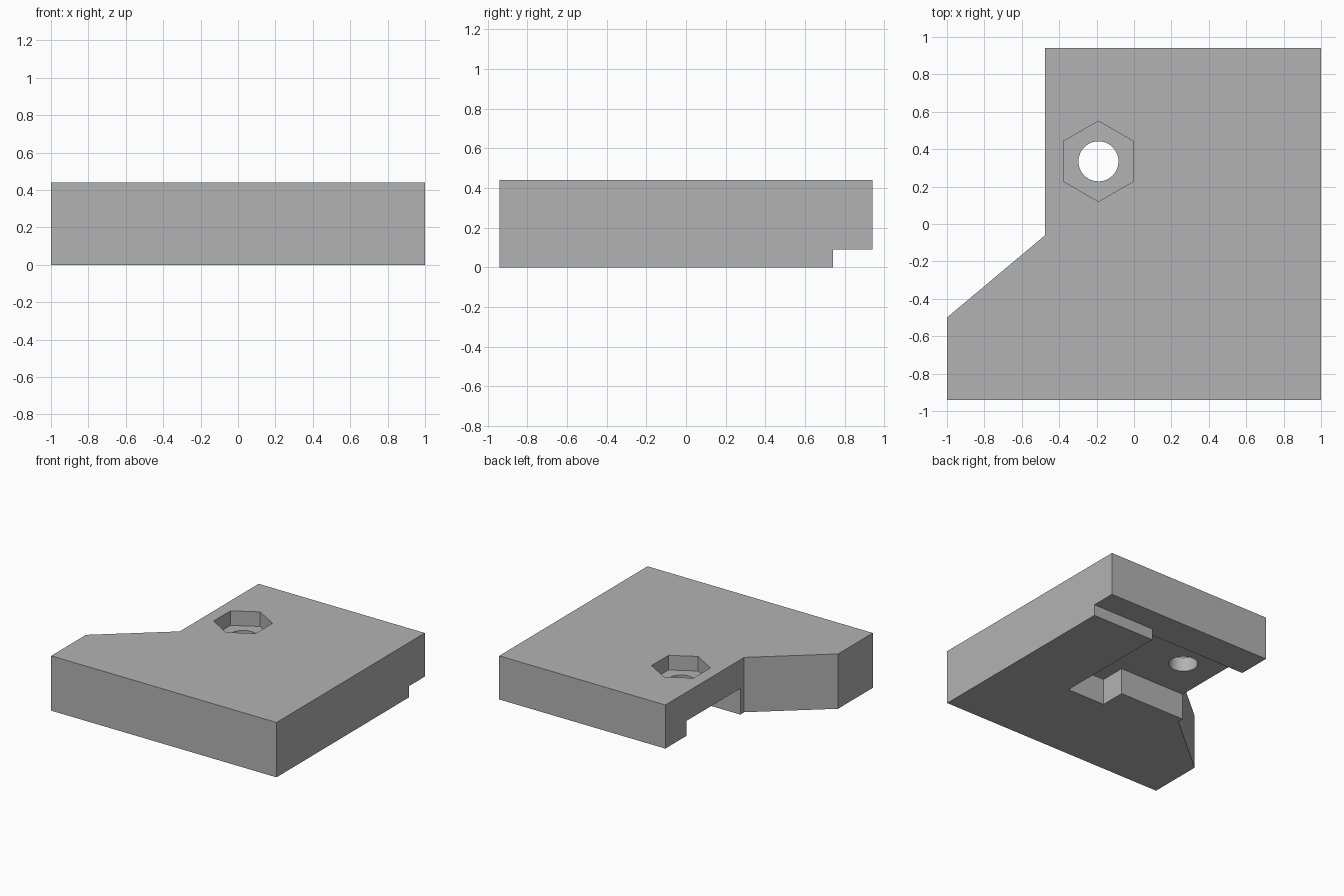
import bpy, bmesh
from math import sin, cos, pi, radians

cube = bpy.data.objects.get("Cube")
if cube:
    bpy.data.objects.remove(cube, do_unlink=True)

grey = bpy.data.materials.new("plain grey")
grey.use_nodes = True
colour = (0.45, 0.45, 0.45, 1)
grey.diffuse_color = colour
grey.node_tree.nodes["Principled BSDF"].inputs["Base Color"].default_value = colour


def prism(name, outline, low, high):
    """Extrude a flat outline from height low to height high."""
    bm = bmesh.new()
    base = bm.faces.new([bm.verts.new((x, y, low)) for x, y in outline])
    top = bmesh.ops.extrude_face_region(bm, geom=[base])["geom"]
    bmesh.ops.translate(bm, vec=(0, 0, high - low),
                        verts=[v for v in top if isinstance(v, bmesh.types.BMVert)])
    bmesh.ops.recalc_face_normals(bm, faces=bm.faces)
    mesh = bpy.data.meshes.new(name)
    bm.to_mesh(mesh)
    bm.free()
    mesh.materials.append(grey)
    obj = bpy.data.objects.new(name, mesh)
    bpy.context.collection.objects.link(obj)
    return obj


def ring(x, y, radius, sides):
    """Regular polygon with one corner towards +y."""
    return [(x - radius * sin(2 * pi * i / sides), y + radius * cos(2 * pi * i / sides))
            for i in range(sides)]


# Thick plate with a slanted shoulder
plate = prism("mounting_plate",
              [(-1, -0.94), (1, -0.94), (1, 0.94), (-0.475, 0.94), (-0.475, -0.06), (-1, -0.5)],
              0, 0.44)

bolt = (-0.19, 0.335)
cutters = [
    # Shallow ledge under the back edge, wider beside the slot
    prism("ledge_cutter", [(-0.7, 1.1), (1.1, 1.1), (1.1, 0.74), (0.445, 0.74),
                           (0.445, 0.5), (-0.7, 0.5)], -0.1, 0.09),
    # Deep stepped slot in the underside
    prism("slot_cutter", [(-0.7, 0.67), (0.445, 0.67), (0.445, -0.217), (0.11, -0.217),
                          (0.11, -0.01), (-0.7, -0.01)], -0.2, 0.21),
    # Nut recess and bolt hole
    prism("nut_recess_cutter", ring(*bolt, 0.215, 6), 0.323, 0.6),
    prism("bolt_hole_cutter", ring(*bolt, 0.107, 48), -0.3, 0.7),
]

bpy.ops.object.select_all(action="DESELECT")
bpy.context.view_layer.objects.active = plate
plate.select_set(True)
for cutter in cutters:
    cutter.hide_render = True
    cut = plate.modifiers.new(cutter.name, "BOOLEAN")
    cut.operation = "DIFFERENCE"
    cut.solver = "EXACT"
    cut.object = cutter
    bpy.ops.object.modifier_apply(modifier=cut.name)
    bpy.data.objects.remove(cutter, do_unlink=True)

bpy.ops.object.shade_smooth_by_angle(angle=radians(30))
